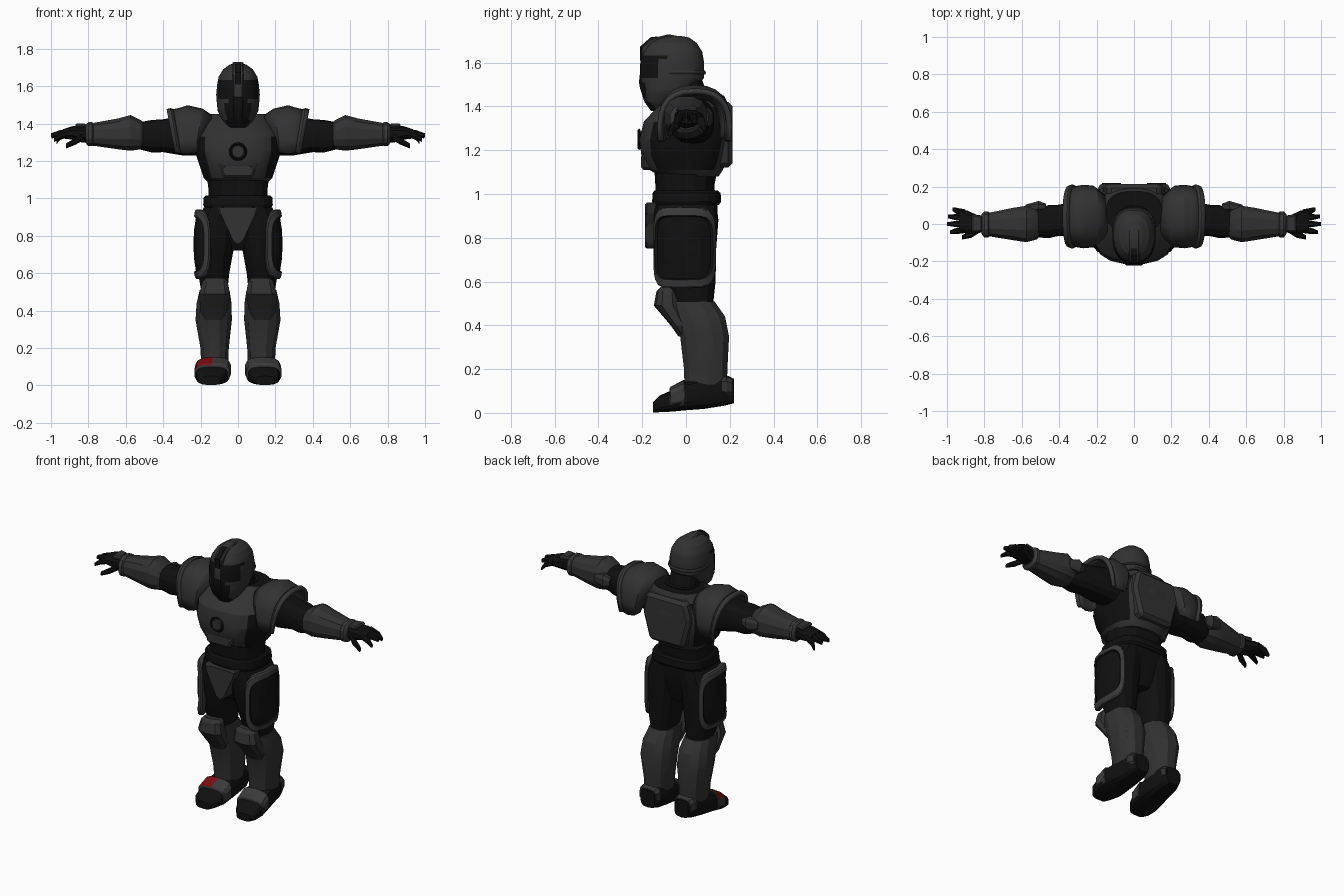
import bpy, bmesh, math
from mathutils import Vector

cube = bpy.data.objects.get("Cube")
if cube:
    bpy.data.objects.remove(cube, do_unlink=True)


def material(name, rgb):
    m = bpy.data.materials.new(name)
    m.use_nodes = True
    m.diffuse_color = (*rgb, 1)
    bsdf = m.node_tree.nodes["Principled BSDF"]
    bsdf.inputs["Base Color"].default_value = (*rgb, 1)
    bsdf.inputs["Roughness"].default_value = 0.8
    return m


ARMOUR = material("armour grey", (0.032, 0.032, 0.032))
TRIM = material("trim grey", (0.042, 0.042, 0.042))
SUIT = material("suit black", (0.005, 0.005, 0.005))
RED = material("marking red", (0.2, 0.004, 0.006))


def finish(name, bm, mats, rule=None, angle=22):
    bmesh.ops.recalc_face_normals(bm, faces=bm.faces)
    if rule:
        for f in bm.faces:
            f.material_index = rule(f.calc_center_median(), f.normal)
    me = bpy.data.meshes.new(name)
    bm.to_mesh(me)
    bm.free()
    for m in mats:
        me.materials.append(m)
    ob = bpy.data.objects.new(name, me)
    bpy.context.collection.objects.link(ob)
    bpy.ops.object.select_all(action='DESELECT')
    ob.select_set(True)
    bpy.context.view_layer.objects.active = ob
    bpy.ops.object.shade_smooth_by_angle(angle=math.radians(angle))
    return ob


def power(v, p):
    return math.copysign(abs(v) ** (2 / p), v)


def place(axis, t, a, b, s=1):
    return Vector({'x': (s * t, a, b), 'y': (s * a, t, b), 'z': (s * a, b, t)}[axis])


# Loft of rounded sections (position, centre a, centre b, radius a, radius b)
def loft(name, secs, axis, mats, n=14, p=2.5, s=1, rule=None, steps=1):
    full = [[u + (v - u) * k / steps for u, v in zip(A, B)]
            for A, B in zip(secs, secs[1:]) for k in range(steps)] + [secs[-1]]
    bm = bmesh.new()
    rings = []
    for t, a, b, ra, rb in full:
        ring = []
        for i in range(n):
            th = 2 * math.pi * (i + 0.5) / n
            ring.append(bm.verts.new(place(axis, t, a + ra * power(math.cos(th), p),
                                           b + rb * power(math.sin(th), p), s)))
        rings.append(ring)
    for A, B in zip(rings, rings[1:]):
        for i in range(n):
            j = (i + 1) % n
            bm.faces.new((A[i], A[j], B[j], B[i]))
    bm.faces.new(rings[0])
    bm.faces.new(rings[-1])
    return finish(name, bm, mats, rule)


# Extruded outline
def prism(name, pts, axis, lo, hi, mat, bevel=0.012):
    bm = bmesh.new()
    ends = [[bm.verts.new(place(axis, t, a, b)) for a, b in pts] for t in (lo, hi)]
    for e in ends:
        bm.faces.new(e)
    for i in range(len(pts)):
        j = (i + 1) % len(pts)
        bm.faces.new((ends[0][i], ends[0][j], ends[1][j], ends[1][i]))
    if bevel:
        bmesh.ops.bevel(bm, geom=bm.edges[:], offset=bevel, segments=1, affect='EDGES')
    return finish(name, bm, [mat])


# Helmet with dark visor and jaw guard
def helmet_rule(c, n):
    x, front = abs(c.x), c.y < -0.1 and n.y < -0.1
    eyes = front and 1.54 < c.z < 1.64 and 0.025 < x < 0.105
    jaw = front and c.z < 1.54 and x < 0.062
    return 1 if eyes or jaw or n.z < -0.8 else 0


loft("helmet", [(1.38, 0, -.13, .045, .03), (1.42, 0, -.115, .085, .075), (1.47, 0, -.085, .11, .12),
                (1.53, 0, -.065, .116, .148), (1.6, 0, -.063, .114, .147), (1.65, 0, -.06, .104, .135),
                (1.69, 0, -.058, .08, .108), (1.715, 0, -.055, .045, .07), (1.722, 0, -.055, .02, .03)],
     'z', [ARMOUR, SUIT], n=24, p=2.3, rule=helmet_rule, steps=3)
prism("helmet_crest", [(-.2, 1.62), (-.205, 1.67), (-.16, 1.71), (-.08, 1.73), (.0, 1.715), (.05, 1.67),
                       (.03, 1.65), (-.06, 1.69), (-.16, 1.64)], 'x', -.03, .03, ARMOUR, 0.006)
prism("crest_inlay", [(-.21, 1.61), (-.211, 1.672), (-.162, 1.716), (-.13, 1.72), (-.14, 1.66),
                      (-.19, 1.6)], 'x', -.015, .015, SUIT, 0)
prism("jaw_guard", [(-.212, 1.55), (-.215, 1.5), (-.19, 1.42), (-.15, 1.39), (-.13, 1.45), (-.16, 1.54)],
      'x', -.035, .035, SUIT, 0.01)
loft("helmet_back_band", [(1.545, 0, -.04, .115, .128), (1.552, 0, -.04, .119, .132),
                          (1.565, 0, -.04, .115, .128)], 'z', [ARMOUR], n=24, p=2.3)
loft("neck", [(1.35, 0, .02, .11, .1), (1.44, 0, .02, .09, .085), (1.53, 0, -.01, .085, .08)], 'z', [SUIT])

# Torso shell with dark flanks
loft("chest_armour", [(1.08, 0, .02, .155, .13), (1.11, 0, 0, .185, .17), (1.17, 0, -.005, .205, .2),
                      (1.25, 0, 0, .232, .215), (1.33, 0, .01, .23, .205), (1.4, 0, .035, .19, .165),
                      (1.45, 0, .065, .15, .11)], 'z', [ARMOUR, SUIT], n=20, p=2.6,
     rule=lambda c, n: 1 if (abs(n.x) > .72 and 1.1 < c.z < 1.38) or n.z > .95 else 0)
loft("collar_gap", [(1.38, 0, 0, .11, .1), (1.455, 0, .04, .1, .085)], 'z', [SUIT])
bpy.ops.mesh.primitive_torus_add(major_radius=.042, minor_radius=.007, major_segments=16, minor_segments=4,
                                 location=(0, -.214, 1.25), rotation=(math.pi / 2, 0, 0))
bpy.context.object.name = "chest_ring"
bpy.context.object.data.materials.append(SUIT)
loft("chest_disc", [(-.222, 0, 1.25, .032, .032), (-.2, 0, 1.25, .038, .038)], 'y', [ARMOUR], p=2)
prism("belly_plate", [(-.11, 1.2), (-.07, 1.16), (.07, 1.16), (.11, 1.2), (.08, 1.11), (-.08, 1.11)],
      'y', -.205, -.13, ARMOUR)
prism("back_plate", [(-.14, 1.42), (.14, 1.42), (.17, 1.3), (.12, 1.12), (-.12, 1.12), (-.17, 1.3)],
      'y', .1, .213, ARMOUR, 0.02)

# Waist, belt and hips
loft("waist", [(.96, 0, 0, .165, .135), (1.04, 0, -.005, .16, .135), (1.12, 0, 0, .17, .145)], 'z', [SUIT])
loft("belt", [(.95, 0, 0, .18, .15), (.965, 0, .003, .188, .158), (1.005, 0, .003, .185, .155),
              (1.015, 0, 0, .175, .145)], 'z', [SUIT], n=18, p=3)
loft("hips", [(.72, 0, .01, .05, .09), (.8, 0, 0, .12, .125), (.9, 0, 0, .19, .145), (.97, 0, 0, .18, .145)],
     'z', [SUIT], p=3)
prism("groin_plate", [(-.115, .965), (-.05, .945), (.05, .945), (.115, .965), (.1, .91), (.055, .86),
                      (.035, .77), (0, .745), (-.035, .77), (-.055, .86), (-.1, .91)],
      'y', -.188, -.09, ARMOUR, 0.01)


# Arched shoulder shell, wider at its raised outer rim
def pauldron(name, secs, s, mat):
    bm, n, rows = bmesh.new(), 14, []
    for x, shift, ry, rz in secs:
        row = []
        for i in range(n + 1):
            th = math.radians(-12 + 204 * i / n)
            c, h = power(math.cos(th), 2.5), power(math.sin(th), 2.5)
            row.append(bm.verts.new((s * (x + shift * (1 - h)), .04 + ry * c, 1.295 + rz * h)))
        rows.append(row)
    for A, B in zip(rows, rows[1:]):
        for i in range(n):
            bm.faces.new((A[i], A[i + 1], B[i + 1], B[i]))
    mod = finish(name, bm, [mat]).modifiers.new("thickness", 'SOLIDIFY')
    mod.thickness = 0.022


# Framed thigh panel wrapped round the outside of the leg
def thigh_panel(name, s):
    bm, n, rings = bmesh.new(), 24, []
    for scale, lift in ((1, -.015), (1, .008), (.96, .014), (.8, .016), (.77, .005), (.4, .01), (.05, .01)):
        ring = []
        for i in range(n):
            a = 2 * math.pi * i / n
            u, v = scale * power(math.cos(a), 3.6), scale * power(math.sin(a), 3.6)
            th = math.radians(-8 + 72 * u)
            ring.append(bm.verts.new((s * (.12 + (.108 + lift) * power(math.cos(th), 2.6) - .012 * v * v),
                                      (.138 + lift) * power(math.sin(th), 2.6), .755 + .185 * v)))
        rings.append(ring)
    for k, (A, B) in enumerate(zip(rings, rings[1:])):
        for i in range(n):
            j = (i + 1) % n
            bm.faces.new((A[i], A[j], B[j], B[i])).material_index = 0 if k < 3 else 1
    bm.faces.new(rings[-1]).material_index = 1
    finish(name, bm, [TRIM, SUIT])


for side, s in (("left", 1), ("right", -1)):
    # Shoulder and arm
    pauldron(side + "_pauldron", [(.13, .06, .13, .145), (.19, .03, .165, .185), (.27, .0, .17, .203),
                                  (.31, -.01, .165, .19), (.365, -.03, .158, .178)], s, ARMOUR)
    pauldron(side + "_pauldron_rim", [(.345, -.03, .163, .182), (.36, -.03, .172, .188),
                                      (.382, -.035, .165, .182)], s, TRIM)
    loft(side + "_upper_arm", [(.18, .04, 1.33, .09, .1), (.3, .03, 1.335, .1, .105), (.4, .02, 1.335, .085, .088),
                               (.46, .012, 1.332, .09, .087), (.54, 0, 1.335, .07, .07)], 'x', [SUIT], s=s)
    loft(side + "_forearm_guard", [(.5, .0, 1.335, .065, .065), (.52, 0, 1.34, .085, .08),
                                   (.575, 0, 1.35, .1, .098), (.64, 0, 1.345, .09, .085),
                                   (.79, -.003, 1.342, .062, .06)], 'x', [ARMOUR], s=s, n=12)
    loft(side + "_elbow_guard", [(.47, .09, 1.35, .02, .025), (.51, .095, 1.35, .03, .045),
                                 (.58, .08, 1.35, .025, .03)], 'x', [ARMOUR], s=s, n=8)
    loft(side + "_wrist_cuff", [(.77, -.003, 1.343, .06, .058), (.78, -.003, 1.343, .072, .066),
                                (.8, -.003, 1.343, .072, .066), (.815, 0, 1.345, .055, .05)],
         'x', [TRIM], s=s, n=12)
    loft(side + "_palm", [(.78, 0, 1.345, .045, .045), (.84, .0, 1.345, .05, .045), (.89, .01, 1.35, .065, .035),
                          (.935, .015, 1.345, .06, .025)], 'x', [SUIT], s=s, n=10)
    prism(side + "_hand_plate", [(s * .81, -.04), (s * .87, -.045), (s * .87, .055), (s * .81, .04)],
          'z', 1.375, 1.4, ARMOUR, 0.008)
    for finger, y, tip, tip_y, drop in (("index", -.03, .985, -.045, .03), ("middle", 0, 1.0, 0, .005),
                                        ("ring", .033, .995, .04, .01), ("little", .06, .97, .08, .04)):
        loft(f"{side}_{finger}_finger", [(.9, y, 1.352, .019, .021), (.95, (y + tip_y) / 2, 1.35 - drop / 2, .018, .019),
                                         (tip, tip_y, 1.342 - drop, .01, .012)], 'x', [SUIT], s=s, n=8)
    loft(side + "_thumb", [(.83, -.03, 1.33, .02, .022), (.87, -.055, 1.305, .02, .02),
                           (.92, -.072, 1.28, .012, .014)], 'x', [SUIT], s=s, n=8)

    # Leg
    loft(side + "_thigh", [(.46, .125, .04, .065, .08), (.6, .13, .02, .085, .115), (.75, .125, 0, .108, .138),
                           (.88, .115, 0, .112, .148), (.95, .1, 0, .085, .14)], 'z', [SUIT], s=s)
    thigh_panel(side + "_thigh_panel", s)
    loft(side + "_shin_guard", [(.13, .125, .09, .075, .1), (.2, .125, .09, .078, .102), (.35, .13, .085, .1, .115),
                                (.44, .128, .06, .096, .122), (.51, .125, .025, .082, .108)],
         'z', [ARMOUR], s=s, n=12, p=2.4)
    loft(side + "_knee_guard", [(.35, .13, .0, .05, .035), (.4, .13, -.03, .075, .04), (.49, .125, -.085, .085, .062),
                                (.555, .122, -.085, .07, .05), (.575, .122, -.08, .05, .035)],
         'z', [ARMOUR], s=s, n=10, p=2.6)
    foot = [(-.15, .145, .026, .05, .024), (-.12, .145, .041, .075, .038), (-.06, .137, .056, .092, .05),
            (0, .132, .078, .09, .066), (.08, .125, .09, .08, .072), (.17, .12, .102, .072, .07),
            (.22, .12, .1, .05, .056)]
    loft(side + "_boot", foot, 'y', [SUIT], s=s, p=3.2)
    loft(side + "_boot_band", [(-.075, .138, .062, .093, .05), (-.07, .138, .067, .096, .053),
                               (-.01, .133, .085, .096, .066), (-.005, .133, .085, .092, .064)],
         'y', [TRIM, RED], s=s, p=3.2, rule=lambda c, n: 1 if c.x < -.15 and c.z > .085 and c.y < -.03 else 0)
    loft(side + "_heel_plate", [(.165, .125, .12, .07, .05), (.185, .125, .12, .072, .052),
                                (.212, .123, .115, .06, .045)], 'y', [ARMOUR], s=s, n=10, p=3)
